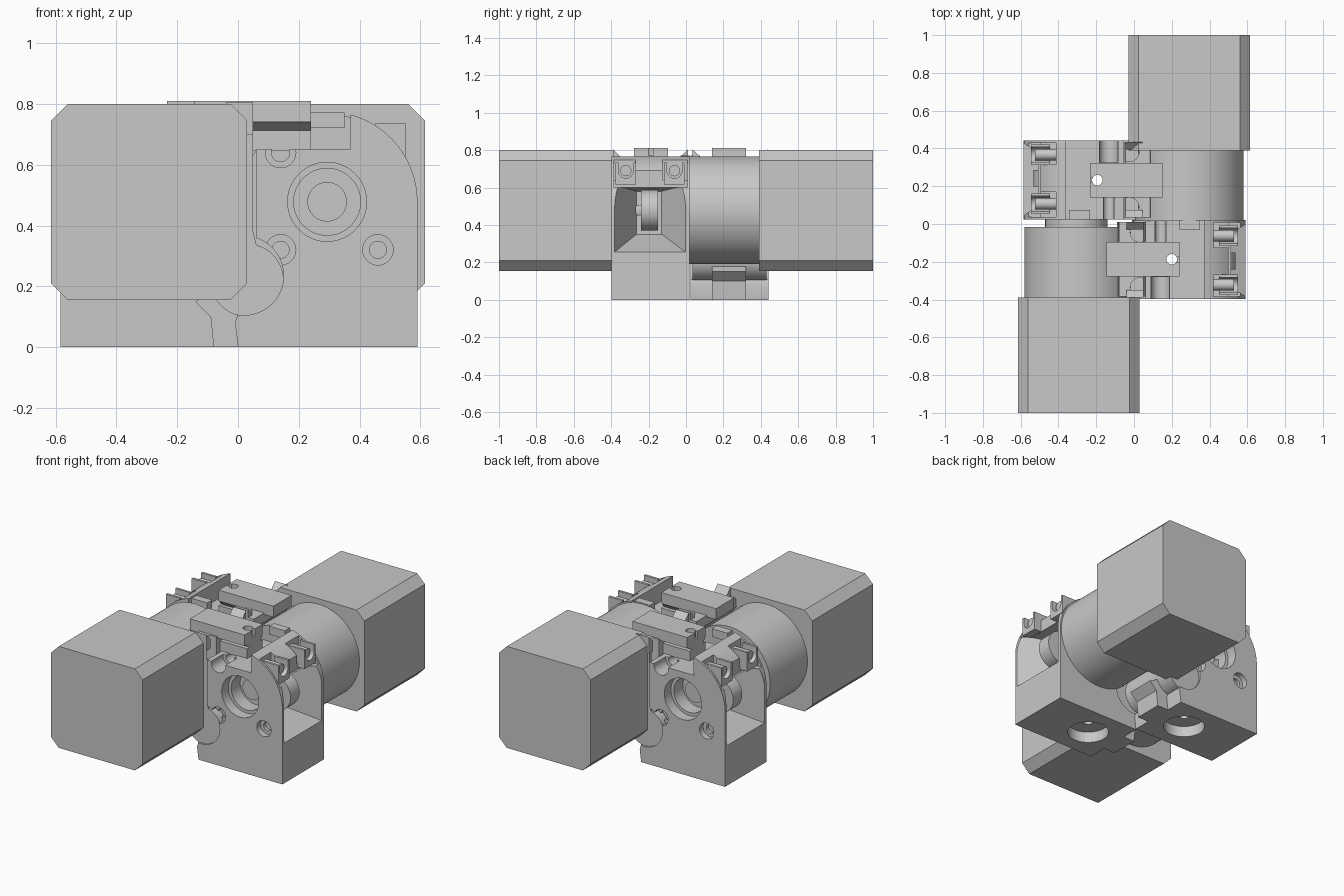
import bpy, bmesh, math
from mathutils import Matrix, Vector

if "Cube" in bpy.data.objects:
    bpy.data.objects.remove(bpy.data.objects["Cube"])

grey = bpy.data.materials.new("plain grey")
grey.use_nodes = True
grey.diffuse_color = (0.58, 0.58, 0.58, 1)
grey.node_tree.nodes["Principled BSDF"].inputs["Base Color"].default_value = (0.58, 0.58, 0.58, 1)
parts = []


def finish(bm, name, keep=True):
    bmesh.ops.recalc_face_normals(bm, faces=bm.faces)
    mesh = bpy.data.meshes.new(name)
    bm.to_mesh(mesh)
    bm.free()
    mesh.materials.append(grey)
    obj = bpy.data.objects.new(name, mesh)
    bpy.context.collection.objects.link(obj)
    if keep:
        parts.append(obj)
    return obj


def prism(name, points, y0, y1, keep=True):
    """Extrude an x-z profile along y."""
    bm = bmesh.new()
    face = bm.faces.new([bm.verts.new((x, y0, z)) for x, z in points])
    moved = bmesh.ops.extrude_face_region(bm, geom=[face])["geom"]
    bmesh.ops.translate(bm, vec=(0, y1 - y0, 0),
                        verts=[v for v in moved if isinstance(v, bmesh.types.BMVert)])
    return finish(bm, name, keep)


def box(name, x0, x1, y0, y1, z0, z1, keep=True):
    return prism(name, [(x0, z0), (x1, z0), (x1, z1), (x0, z1)], y0, y1, keep)


def rod(name, start, end, radius, keep=True, sides=48):
    a, b = Vector(start), Vector(end)
    bm = bmesh.new()
    turn = Vector((0, 0, 1)).rotation_difference(b - a).to_matrix().to_4x4()
    bmesh.ops.create_cone(bm, cap_ends=True, segments=sides, radius1=radius, radius2=radius,
                          depth=(b - a).length, matrix=Matrix.Translation((a + b) / 2) @ turn)
    return finish(bm, name, keep)


def hull(name, points, keep=True):
    bm = bmesh.new()
    for p in points:
        bm.verts.new(p)
    bmesh.ops.convex_hull(bm, input=bm.verts)
    return finish(bm, name, keep)


def arc(cx, cz, r, a0, a1, n=16):
    angles = [math.radians(a0 + (a1 - a0) * i / n) for i in range(n + 1)]
    return [(cx + r * math.cos(a), cz + r * math.sin(a)) for a in angles]


def bore(x, z, r, y0, y1):
    return rod("bore_cutter", (x, y0, z), (x, y1, z), r, False)


def cut(obj, *cutters):
    for c in cutters:
        c.hide_render = True
        mod = obj.modifiers.new("cut", 'BOOLEAN')
        mod.operation, mod.object, mod.solver = 'DIFFERENCE', c, 'EXACT'
    bpy.context.view_layer.update()
    mesh = bpy.data.meshes.new_from_object(obj.evaluated_get(bpy.context.evaluated_depsgraph_get()))
    obj.modifiers.clear()
    obj.data = mesh
    for c in cutters:
        bpy.data.objects.remove(c)


AX, AZ = 0.293, 0.478         # shaft axis
FRONT, BACK = -0.397, 0.02    # faces of the feeder housing

# Motor with chamfered long edges
c = 0.055
x0, x1, z0, z1 = -0.03, 0.615, 0.155, 0.8
prism("motor", [(x0 + c, z0), (x1 - c, z0), (x1, z0 + c), (x1, z1 - c),
                (x1 - c, z1), (x0 + c, z1), (x0, z1 - c), (x0, z0 + c)], 0.39, 1.0)

# Gearbox drum with its locating boss
rod("gearbox", (AX, 0.015, AZ), (AX, 0.4, AZ), 0.288, sides=96)
rod("gearbox_boss", (0.305, -0.035, AZ), (0.305, 0.02, AZ), 0.165)
drive_parts = len(parts)

# Feeder housing: rounded shoulder, stepped top, pivot clearance
profile = [(0.0, 0), (0.59, 0)] + arc(AX, AZ, 0.297, 0, 75, 24)
profile += [(0.37, 0.65), (0.06, 0.65), (0.06, 0.3), (-0.01, 0.08)]
body = prism("housing", profile, FRONT, BACK)
inner = [(0.4, y, z) for y in (-0.265, -0.13) for z in (0.35, 0.58)]
outer = [(0.60, y, z) for y in (-0.388, 0.005) for z in (0.25, 0.615)]
cut(body, hull("funnel_cutter", inner + outer, False), bore(0.02, 0.235, 0.13, -0.5, 0.1))

# Bearing seat, screw holes and the open groove on top
cut(body, bore(AX, AZ, 0.13, -0.5, -0.33))
cut(body, bore(AX, AZ, 0.11, -0.5, -0.24))
rod("shaft_end", (AX, -0.28, AZ), (AX, -0.2, AZ), 0.065)
for x in (0.14, 0.46):
    cut(body, bore(x, 0.32, 0.05, -0.5, -0.36))
    cut(body, bore(x, 0.32, 0.028, -0.5, -0.34))
cut(body, bore(0.14, 0.64, 0.05, -0.5, -0.28), bore(0.14, 0.64, 0.03, -0.3, 0.1))

# Open shoulder pockets behind the thin front wall
for y0, y1 in ((-0.385, -0.27), (-0.125, 0.007)):
    cut(body, box("pocket_cutter", 0.42, 0.7, y0, y1, 0.64, 0.9, False))
cut(body, box("pocket_cutter", 0.5, 0.7, -0.385, 0.007, 0.6, 0.9, False))

# Filament passage and nozzle seat below
cut(body, rod("seat_cutter", (0.2, -0.187, -0.1), (0.2, -0.187, 0.07), 0.122, False))
cut(body, rod("filament_cutter", (0.2, -0.187, -0.1), (0.2, -0.187, 0.9), 0.028, False))

# Bearing inside the funnel
rod("bearing", (0.43, -0.24, 0.478), (0.43, -0.15, 0.478), 0.108)

# Clamp screws lying in U-shaped saddles on the shoulder
for y in (-0.322, -0.062):
    rod("clamp_screw", (0.38, y, 0.69), (0.53, y, 0.69), 0.03, sides=24)
    saddle = prism("clamp_saddle", [(0.45, 0.615), (0.55, 0.615), (0.55, 0.735), (0.45, 0.735)],
                   y - 0.055, y + 0.055)
    cut(saddle, rod("saddle_cutter", (0.4, y, 0.69), (0.6, y, 0.69), 0.04, False),
        box("saddle_cutter", 0.4, 0.6, y - 0.04, y + 0.04, 0.69, 0.8, False))

# Idler arm hugging the neighbouring drum
arm_profile = arc(-AX, AZ, 0.3, -38, 46, 20)
arm_profile += [(-0.08, 0.75), (0.05, 0.75), (0.05, 0.38), (0.07, 0.3)]
arm = prism("idler_arm", arm_profile, -0.385, 0.01)
cut(arm, *[rod("scoop_cutter", (0.03, y, 0.6), (0.03, y, 0.9), 0.05, False)
           for y in (-0.335, -0.045)])
pivot = rod("arm_pivot", (0.03, -0.385, 0.22), (0.03, 0.01, 0.22), 0.12)
cut(pivot, bore(-AX, AZ, 0.295, -0.5, 0.1))
prism("arm_foot", [(-0.14, 0.15), (-0.09, 0.1), (-0.08, 0), (0.0, 0), (0.08, 0.1),
                   (0.05, 0.2), (-0.04, 0.2)], -0.277, -0.095)

# Pressure block on top: plate, tapered neck and foot
plate = box("pressure_plate", -0.145, 0.24, -0.277, -0.095, 0.74, 0.81)
neck = hull("pressure_neck", [(x, y, z) for x in (0.05, 0.24)
                              for y, z in ((-0.277, 0.745), (-0.095, 0.745),
                                           (-0.22, 0.71), (-0.12, 0.71))])
foot = box("pressure_foot", 0.05, 0.24, -0.25, -0.095, 0.645, 0.712)
for obj in (plate, neck, foot):
    cut(obj, rod("filament_cutter", (0.2, -0.187, 0.5), (0.2, -0.187, 0.9), 0.028, False))
cut(plate, box("entry_cutter", 0.2, 0.3, -0.2, -0.174, 0.77, 0.9, False))

# Wedge-shaped latch ears at both ends of the arm
for y0, y1 in ((-0.39, -0.35), (0.01, -0.03)):
    hull("latch_ear", [(x, y, z) for x in (-0.04, 0.05)
                       for y, z in ((y0, 0.7), (y1, 0.7), (y0, 0.805), (y1, 0.765))])

# Low lug at the rear edge of the housing
box("top_lug", 0.24, 0.35, -0.03, BACK, 0.72, 0.772)

# Smooth the round parts, then repeat everything turned half way round
for i, obj in enumerate(list(parts)):
    bpy.ops.object.select_all(action='DESELECT')
    obj.select_set(True)
    bpy.context.view_layer.objects.active = obj
    bpy.ops.object.shade_smooth_by_angle(angle=math.radians(25))
    twin = obj.copy()
    twin.name = "opposite_" + obj.name
    # the feeders turn about a point slightly behind the drives' own centre
    shift = Vector((0, 0, 0)) if i < drive_parts else Vector((0.006, 0.045, 0))
    twin.matrix_world = Matrix.Translation(shift) @ Matrix.Rotation(math.pi, 4, 'Z')
    bpy.context.collection.objects.link(twin)
